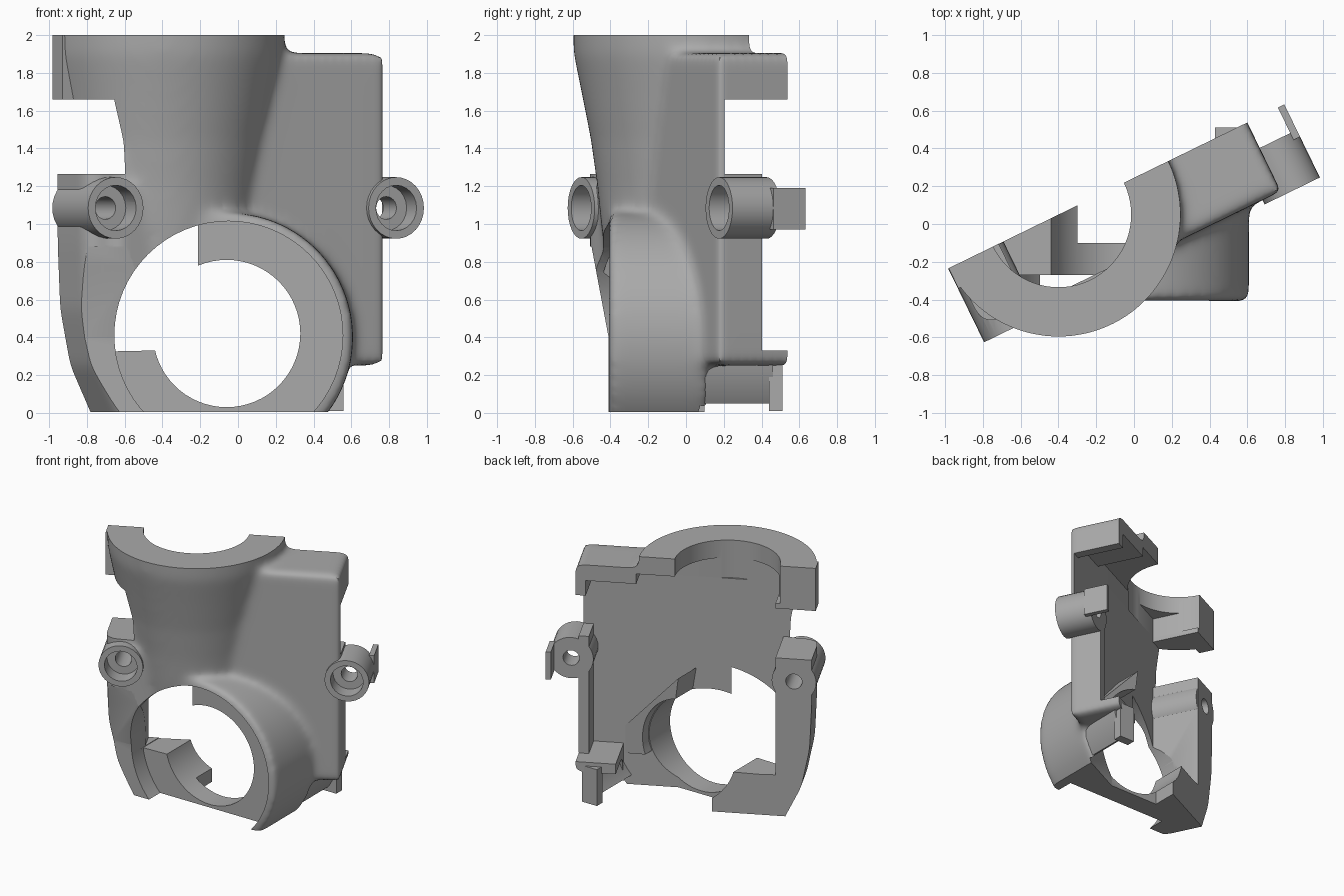
import bpy, bmesh
from math import sin, cos, pi, radians
from mathutils import Matrix, Vector

if "Cube" in bpy.data.objects:
    bpy.data.objects.remove(bpy.data.objects["Cube"])

ANGLE = radians(26)
TURN = Matrix.Rotation(ANGLE, 4, 'Z')
SPLIT, PANEL = 0.22, -0.15      # parting plane and back of the panel

grey = bpy.data.materials.new("plain grey")
grey.use_nodes = True
COLOUR = (0.4, 0.4, 0.4, 1)
grey.diffuse_color = COLOUR
grey.node_tree.nodes["Principled BSDF"].inputs["Base Color"].default_value = COLOUR


def finish(name, bm):
    bmesh.ops.recalc_face_normals(bm, faces=bm.faces)
    mesh = bpy.data.meshes.new(name)
    bm.to_mesh(mesh)
    bm.free()
    ob = bpy.data.objects.new(name, mesh)
    bpy.context.collection.objects.link(ob)
    mesh.materials.append(grey)
    return ob


def extrude(name, points, direction, matrix=None):
    bm = bmesh.new()
    face = bm.faces.new([bm.verts.new(p) for p in points])
    new = bmesh.ops.extrude_face_region(bm, geom=[face])["geom"]
    verts = [g for g in new if isinstance(g, bmesh.types.BMVert)]
    bmesh.ops.translate(bm, verts=verts, vec=Vector(direction))
    if matrix:
        bmesh.ops.transform(bm, matrix=matrix, verts=bm.verts)
    return finish(name, bm)


def block(name, u, v, z, matrix=TURN):
    corners = [(u[0], v[0]), (u[1], v[0]), (u[1], v[1]), (u[0], v[1])]
    return extrude(name, [(a, b, z[0]) for a, b in corners], (0, 0, z[1] - z[0]), matrix)


def arc(x, z, r, a0, a1, y, steps=20):
    angles = [radians(a0 + (a1 - a0) * i / steps) for i in range(steps + 1)]
    return [(x + r * cos(a), y, z + r * sin(a)) for a in angles]


def drum(name, x, z, r, y, matrix=None, sides=64):
    ring = arc(x, z, r, 0, 360, y[0], sides)[:-1]
    return extrude(name, ring, (0, y[1] - y[0], 0), matrix)


def lathe(name, profile, centre, sides=72):
    bm = bmesh.new()
    rings = [[bm.verts.new((centre[0] + r * cos(2 * pi * i / sides),
                            centre[1] + r * sin(2 * pi * i / sides), z))
              for i in range(sides)] for r, z in profile]
    for low, high in zip(rings, rings[1:]):
        for i in range(sides):
            j = (i + 1) % sides
            bm.faces.new((low[i], low[j], high[j], high[i]))
    bm.faces.new(rings[0])
    bm.faces.new(rings[-1])
    return finish(name, bm)


def bake(ob):
    graph = bpy.context.evaluated_depsgraph_get()
    mesh = bpy.data.meshes.new_from_object(ob.evaluated_get(graph))
    ob.modifiers.clear()
    ob.data = mesh


def combine(ob, others, operation):
    for other in others:
        mod = ob.modifiers.new(operation, 'BOOLEAN')
        mod.operation, mod.solver, mod.object = operation, 'MANIFOLD', other
    bake(ob)
    for other in others:
        bpy.data.objects.remove(other)


# Side flange with a rounded front edge
outline = [(-0.955, 1.42), (-0.955, 0.9), (-0.94, 0.55), (-0.88, 0.25),
           (-0.75, -0.02), (-0.67, -0.2), (-0.5, -0.2), (-0.5, 1.42)]
flange = extrude("side_flange", [(u, -0.14, z) for u, z in outline], (0, 0.54, 0), TURN)
round_edge = flange.modifiers.new("round", 'BEVEL')
round_edge.width, round_edge.segments = 0.1, 4
round_edge.angle_limit = radians(60)
bake(flange)

# Outer form: flared neck, box, round port and side flange, blended together
NECK = (-0.4, 0.05)
body = lathe("housing", [(0.45, 0.6), (0.5, 1.0), (0.52, 1.2), (0.555, 1.45),
                         (0.6, 1.68), (0.645, 1.9), (0.65, 2.15)], NECK)
combine(body, [
    block("box", (-0.3, 0.775), (-0.185, 0.4), (0.25, 1.905)),
    drum("port", -0.05, 0.4, 0.66, (-0.41, 0.12)),
    flange,
    block("flange_web", (-0.8, -0.2), (-0.19, 0.3), (0.3, 1.2)),
    block("corner_block", (-0.7, -0.28), (-0.18, 0.4), (-0.15, 0.4)),
], 'UNION')
remesh = body.modifiers.new("blend", 'REMESH')
remesh.mode, remesh.voxel_size = 'VOXEL', 0.022
smooth = body.modifiers.new("soften", 'SMOOTH')
smooth.factor, smooth.iterations = 0.5, 24
bake(body)

# Squared ring end on the parting plane
combine(body, [block("ring_end", (-0.985, -0.72), (0.1, 0.4), (1.6, 2.1))], 'UNION')

# Hollow the back, trim the parting plane, and bore the neck and port
edge = [(-0.3, -0.1), (0.137, -0.1)]
edge += [tuple((TURN @ Vector(p)).xy) for p in ((0.48, PANEL, 0), (0.48, 1, 0))]
edge += [(-0.3, 1.2)]
side_sweep = arc(-0.05, 0.41, 0.605, 188, 106, -0.3) + [(-0.22, -0.3, 0.335)]
front_slope = [(-1, -1), (-0.41, -1), (-0.41, 0.4), (-0.5, 0.88), (-1, 0.88)]
combine(body, [
    block("trim_back", (-2, 2), (SPLIT, 2), (-1, 3)),
    block("trim_top", (-2, 2), (-2, 2), (2, 3)),
    block("trim_base", (-2, 2), (-2, 2), (-1, 0.005)),
    extrude("trim_front", [(-1.5, y, z) for y, z in front_slope], (3, 0, 0)),
    block("recess", (-0.69, 0.7), (PANEL, 1), (0.33, 1.78)),
    block("ring_recess", (-0.69, 0.33), (PANEL, 1), (1.7, 1.86)),
    block("upper_recess", (-2, 2), (PANEL, 1), (1.265, 1.66)),
    block("wall_trim", (0.5, 2), (0.07, 1), (0.33, 1.5)),
    extrude("lower_recess", [(x, y, -0.5) for x, y in edge], (0, 0, 0.85)),
    lathe("neck_bore", [(0.385, 1.7), (0.385, 2.5)], NECK),
    drum("port_counterbore", -0.05, 0.41, 0.605, (-1, -0.27)),
    extrude("port_side_sweep", side_sweep, (0, 1.2, 0)),
    drum("port_hole", -0.06, 0.42, 0.39, (-1, 1)),
], 'DIFFERENCE')

# Screw bosses on both sides, drilled through
combine(body, [
    drum("left_boss", 0.83, 1.085, 0.163, (-0.21, 0.07), TURN, 32),
    drum("right_boss", -0.825, 1.085, 0.163, (-0.215, SPLIT - 0.002), TURN, 32),
], 'UNION')
holes = []
for u in (0.83, -0.825):
    holes.append(drum("screw_head_hole", u, 1.085, 0.12, (-0.5, -0.09), TURN, 24))
    holes.append(drum("screw_hole", u, 1.085, 0.06, (-0.5, 0.6), TURN, 24))
combine(body, holes, 'DIFFERENCE')

# Thin tongue behind the left boss
tongue = block("left_boss_tongue", (0.955, 0.993), (0.03, 0.22), (0.97, 1.19))

# Sloping ledge above the port, the lower port wall, and the foot
slope = [(0.02, -0.2, 0.97), (0.59, -0.2, 0.36), (0.54, -0.2, 0.24)]
ledge = extrude("port_ledge", slope + arc(-0.06, 0.42, 0.395, -20, 75, -0.2), (0, 0.27, 0))
low_wall = extrude("port_lower_wall", arc(-0.05, 0.4, 0.645, -33, -8, 0)
                   + arc(-0.05, 0.4, 0.59, -8, -33, 0), (0, 0.46, 0))
foot = block("foot", (0.43, 0.56), (0.44, 0.51), (0.01, 0.3), None)

for ob in (body, tongue, ledge, low_wall, foot):
    bpy.ops.object.select_all(action='DESELECT')
    ob.select_set(True)
    bpy.context.view_layer.objects.active = ob
    bpy.ops.object.shade_smooth_by_angle(angle=radians(32))
